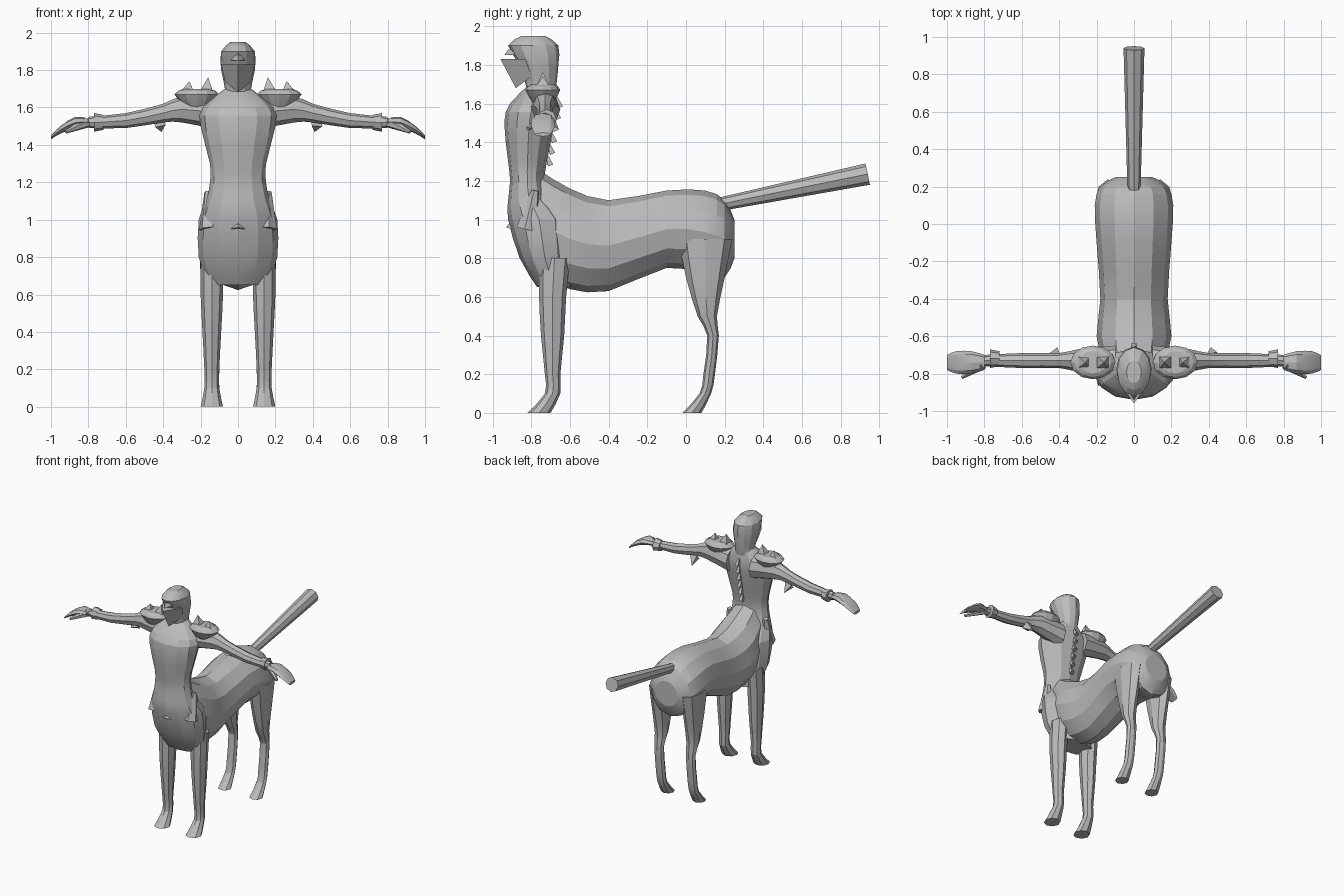
import bpy, bmesh, math
from mathutils import Vector

cube = bpy.data.objects.get("Cube")
if cube:
    bpy.data.objects.remove(cube, do_unlink=True)

grey = bpy.data.materials.new("stone_grey")
grey.use_nodes = True
grey.diffuse_color = (.5, .5, .5, 1)
grey.node_tree.nodes["Principled BSDF"].inputs["Base Color"].default_value = grey.diffuse_color


def finish(name, bm):
    """Turn a bmesh into a grey object with softened shallow edges."""
    bmesh.ops.recalc_face_normals(bm, faces=bm.faces)
    mesh = bpy.data.meshes.new(name)
    bm.to_mesh(mesh)
    bm.free()
    mesh.materials.append(grey)
    obj = bpy.data.objects.new(name, mesh)
    bpy.context.collection.objects.link(obj)
    bpy.ops.object.select_all(action='DESELECT')
    obj.select_set(True)
    bpy.context.view_layer.objects.active = obj
    bpy.ops.object.shade_smooth_by_angle(angle=math.radians(18))


def loft(name, rings, sides):
    """Skin rings, each given as a centre and two half axes."""
    bm = bmesh.new()
    loops = []
    for centre, u, v in rings:
        loop = []
        for i in range(sides):
            angle = math.tau * i / sides
            loop.append(bm.verts.new(Vector(centre) + Vector(u) * math.cos(angle)
                                     + Vector(v) * math.sin(angle)))
        loops.append(loop)
    for low, high in zip(loops, loops[1:]):
        for i in range(sides):
            bm.faces.new((low[i - 1], low[i], high[i], high[i - 1]))
    bm.faces.new(loops[0])
    bm.faces.new(loops[-1])
    finish(name, bm)


def refine(rows):
    """Add a smoothly interpolated row between each pair of rows."""
    rows = [Vector(row) for row in rows]
    padded = [rows[0]] + rows + [rows[-1]]
    result = []
    for before, a, b, after in zip(padded, padded[1:], padded[2:], padded[3:]):
        result += [a, (a + b) * .5 + (a + b - before - after) / 16]
    return result + [rows[-1]]


def upright(name, rows, x=0, sides=12):
    """Rows of z, y, half depth, half width."""
    loft(name, [((x, y, z), (width, 0, 0), (0, depth, 0))
                for z, y, depth, width in refine(rows)], sides)


def sideways(name, rows, side, y):
    """Rows of x, z, half height, half depth."""
    loft(name, [((side * x, y, z), (0, depth, 0), (0, 0, height))
                for x, z, height, depth in refine(rows)], 8)


def cone(name, base, tip, base_radius, tip_radius=.001, sides=4):
    base, tip = Vector(base), Vector(tip)
    direction = (tip - base).normalized()
    u = direction.orthogonal().normalized()
    v = direction.cross(u)
    loft(name, [(base, u * base_radius, v * base_radius),
                (tip, u * tip_radius, v * tip_radius)], sides)


def mirrored_hull(name, points):
    """Convex solid around the points and their mirror images."""
    bm = bmesh.new()
    for x, y, z in points:
        for mirrored in {x, -x}:
            bm.verts.new((mirrored, y, z))
    bmesh.ops.convex_hull(bm, input=bm.verts)
    finish(name, bm)


# Horse barrel: y, top, bottom, half width
barrel = refine([(.25, 1, .8, .1), (.2, 1.1, .7, .18), (.1, 1.15, .72, .21), (-.1, 1.15, .75, .2),
                 (-.4, 1.1, .63, .18), (-.6, 1.16, .64, .2), (-.75, 1.25, .7, .16)])
loft("horse_body", [((0, y, (top + bottom) / 2), (width, 0, 0), (0, 0, (top - bottom) / 2))
                    for y, top, bottom, width in barrel], 12)

# Horse chest rising into the armoured torso
upright("torso", [(.65, -.68, .09, .16), (.8, -.73, .13, .21), (1, -.76, .16, .21),
                  (1.1, -.81, .11, .17), (1.2, -.82, .09, .15), (1.3, -.82, .1, .15),
                  (1.5, -.81, .13, .2), (1.6, -.79, .12, .19), (1.7, -.75, .06, .07)])
mirrored_hull("front_buckle", [(.04, -.9, .95), (0, -.9, 1), (0, -.93, .96)])

# Spine ridge along the back
for i in range(6):
    z = 1.28 + i * .06
    y = -.72 + i * .01
    cone(f"spine_ridge_{i + 1}", (0, y, z + .05), (0, y + .02, z), .01, .02)

# Neck and helmet, with a pointed visor below the eye slit
upright("helmet", [(1.65, -.75, .07, .09), (1.7, -.75, .08, .07), (1.8, -.76, .1, .09),
                   (1.9, -.79, .13, .09), (1.95, -.79, .06, .04)])
mirrored_hull("visor", [(0, -.96, 1.83), (0, -.88, 1.68), (.09, -.83, 1.83), (.07, -.8, 1.74)])
mirrored_hull("visor_brow", [(0, -.94, 1.85), (.09, -.8, 1.85), (0, -.92, 1.88), (.09, -.8, 1.88)])

cone("tail", (0, .18, 1.08), (0, .94, 1.235), .035, .056, 8)

for side, word in ((1, "left"), (-1, "right")):
    # Legs
    leg_x = side * .14
    upright(word + "_front_leg", [(0, -.76, .06, .06), (.1, -.69, .04, .04), (.2, -.69, .04, .04),
                                  (.4, -.69, .06, .05), (.6, -.69, .07, .06), (.8, -.68, .08, .06)],
            leg_x, 8)
    upright(word + "_back_leg", [(0, .03, .05, .05), (.1, .1, .03, .04), (.2, .12, .03, .04),
                                 (.4, .14, .03, .04), (.5, .11, .05, .05), (.7, .1, .1, .06),
                                 (.9, .1, .14, .07)], leg_x, 8)

    # Fold of armour over the hip
    cone(word + "_hip_fold", (side * .15, -.82, .95), (side * .16, -.78, 1.15), .06, .02, 6)

    # Arm, cuff and hand
    sideways(word + "_arm", [(.1, 1.57, .09, .08), (.3, 1.59, .07, .06), (.4, 1.57, .05, .04),
                             (.6, 1.53, .04, .04), (.8, 1.52, .03, .03)], side, -.73)
    cone(word + "_cuff", (side * .72, -.72, 1.52), (side * .77, -.72, 1.52), .04, .05, 8)
    sideways(word + "_hand", [(.8, 1.52, .02, .04), (.87, 1.52, .03, .06), (.95, 1.48, .02, .06),
                              (1, 1.44, .01, .04)], side, -.74)
    cone(word + "_thumb", (side * .81, -.75, 1.52), (side * .92, -.82, 1.47), .03, .01, 6)
    cone(word + "_elbow_spike", (side * .42, -.71, 1.52), (side * .41, -.66, 1.47), .04)

    # Shoulder plate with two pyramid studs
    shoulder_x = side * .22
    upright(word + "_shoulder_plate", [(1.6, -.74, .05, .06), (1.67, -.74, .09, .12),
                                       (1.7, -.74, .06, .07)], shoulder_x)
    cone(word + "_inner_stud", (side * .17, -.74, 1.67), (side * .16, -.74, 1.76), .06)
    cone(word + "_outer_stud", (side * .27, -.74, 1.67), (side * .26, -.74, 1.74), .06)
